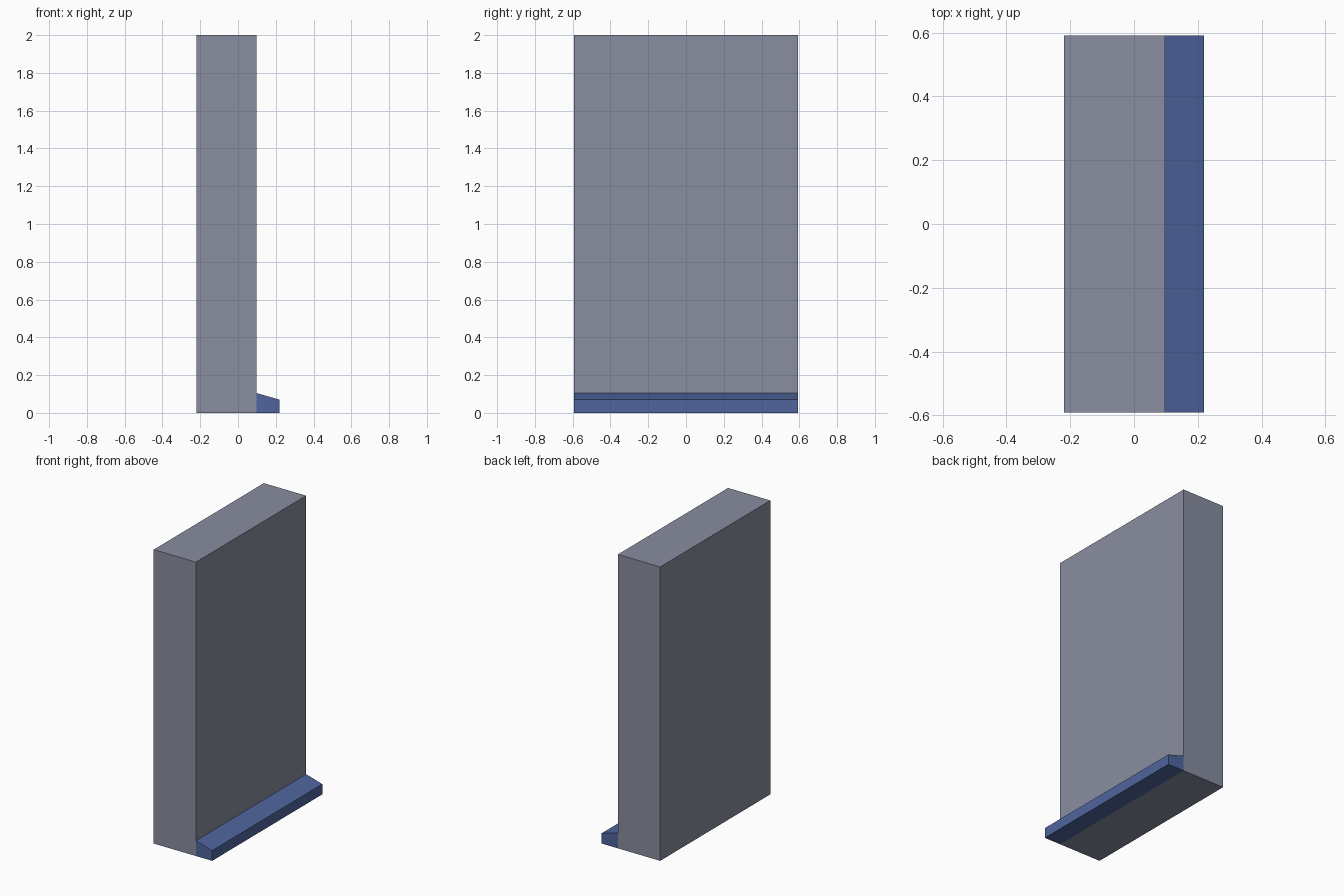
import bpy
import bmesh

cube = bpy.data.objects.get("Cube")
if cube:
    bpy.data.objects.remove(cube, do_unlink=True)

HALF_DEPTH = 0.592
WALL_FACE = 0.098


def make_material(name, rgb):
    mat = bpy.data.materials.new(name)
    mat.use_nodes = True
    mat.diffuse_color = (*rgb, 1)
    mat.node_tree.nodes["Principled BSDF"].inputs["Base Color"].default_value = (*rgb, 1)
    return mat


def extrude_profile(name, profile, mat):
    """Extrude an x-z outline along the full depth."""
    bm = bmesh.new()
    face = bm.faces.new([bm.verts.new((x, -HALF_DEPTH, z)) for x, z in profile])
    result = bmesh.ops.extrude_face_region(bm, geom=[face])
    verts = [v for v in result["geom"] if isinstance(v, bmesh.types.BMVert)]
    bmesh.ops.translate(bm, verts=verts, vec=(0, 2 * HALF_DEPTH, 0))
    bmesh.ops.recalc_face_normals(bm, faces=bm.faces)
    mesh = bpy.data.meshes.new(name)
    bm.to_mesh(mesh)
    bm.free()
    mesh.materials.append(mat)
    obj = bpy.data.objects.new(name, mesh)
    bpy.context.collection.objects.link(obj)
    return obj


grey = make_material("slate grey", (0.25, 0.27, 0.35))
blue = make_material("muted blue", (0.08, 0.13, 0.34))

# Upright slab
extrude_profile("wall_slab", [(-0.22, 0), (WALL_FACE, 0), (WALL_FACE, 2), (-0.22, 2)], grey)

# Sloped strip along the foot of the slab
extrude_profile("sloped_skirting",
                [(WALL_FACE, 0), (0.22, 0), (0.22, 0.07), (WALL_FACE, 0.105)], blue)
